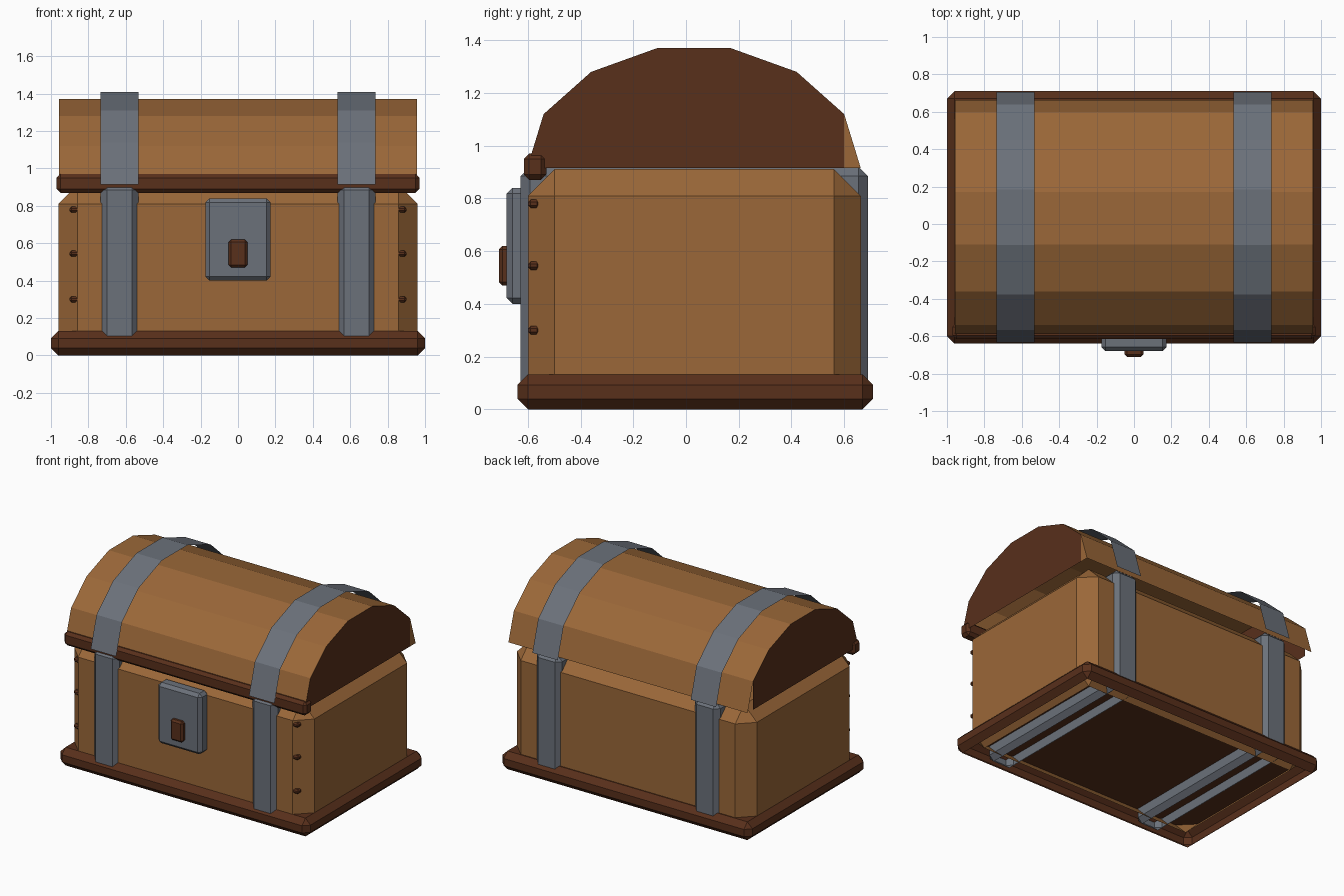
import bpy
import bmesh
from mathutils import Matrix, Vector

cube = bpy.data.objects.get("Cube")
if cube:
    bpy.data.objects.remove(cube, do_unlink=True)


def material(name, rgb):
    mat = bpy.data.materials.new(name)
    mat.use_nodes = True
    mat.diffuse_color = (*rgb, 1)
    mat.node_tree.nodes["Principled BSDF"].inputs["Base Color"].default_value = (*rgb, 1)
    return mat


wood = material("warm wood", (0.328, 0.137, 0.040))
dark = material("dark wood", (0.099, 0.029, 0.011))
iron = material("grey iron", (0.147, 0.165, 0.195))


def finish(name, bm, *mats):
    """Turn a bmesh into a named object."""
    mesh = bpy.data.meshes.new(name)
    bm.to_mesh(mesh)
    bm.free()
    for mat in mats:
        mesh.materials.append(mat)
    obj = bpy.data.objects.new(name, mesh)
    bpy.context.collection.objects.link(obj)
    return obj


def box(name, lo, hi, bevel, mat, open_bottom=False):
    """Chamfered box between two corners, optionally hollow from below."""
    lo, hi = Vector(lo), Vector(hi)
    bm = bmesh.new()
    bmesh.ops.create_cube(bm, size=1, matrix=Matrix.Translation((lo + hi) / 2)
                          @ Matrix.Diagonal((*(hi - lo), 1)))
    bmesh.ops.bevel(bm, geom=bm.edges[:], offset=bevel, segments=1,
                    profile=0.5, affect='EDGES')
    bm.normal_update()
    if open_bottom:
        floor = [f for f in bm.faces if f.normal.z < -0.95]
        bmesh.ops.delete(bm, geom=floor, context='FACES')
    return finish(name, bm, mat)


MID = 0.03        # depth centre of the lid
LID_Z = 0.915     # lower edge of the lid

# Body and base rim, both hollow from below
box("body", (-0.96, -0.60, 0.03), (0.96, 0.663, 0.912), 0.102, wood, open_bottom=True)
box("base_rim", (-1, -0.64, 0), (1, 0.71, 0.132), 0.04, dark, open_bottom=True)

# Faceted arch of the lid, front to back
half = [(0.633, LID_Z), (0.57, 1.12), (0.39, 1.28), (0.14, 1.37)]
arch = [(MID - y, z) for y, z in half] + [(MID + y, z) for y, z in reversed(half)]


def arch_sheet(bm, points, x0, x1):
    """Thin faceted sheet following the arch between two x positions."""
    a, b = [[bm.verts.new((x, y, z)) for y, z in points] for x in (x0, x1)]
    for i in range(len(points) - 1):
        bm.faces.new((a[i], b[i], b[i + 1], a[i + 1]))
    return a, b


# Open lid shell with dark end panels, cut straight at the back corner
bm = bmesh.new()
right, left = arch_sheet(bm, arch, -0.957, 0.957)
for side in (right, left):
    foot = bm.verts.new((side[0].co.x, arch[-2][0], LID_Z))
    bm.faces.new(side[:-1] + [foot]).material_index = 1
    if side is left:
        bm.faces.new((side[-2], side[-1], foot))
for face in bm.faces:
    face.normal_update()
    if face.normal.dot(face.calc_center_median() - Vector((0, MID, 1))) < 0:
        face.normal_flip()
finish("lid", bm, wood, dark)

# Iron straps around the body and raised over the lid
raised = [(0.036 + (y - MID) * 1.058, LID_Z + (z - LID_Z) * 1.085) for y, z in arch]
for side, s in (("right", -1), ("left", 1)):
    x0, x1 = sorted((s * 0.532, s * 0.735))
    box(side + "_body_strap", (x0, -0.627, 0.03), (x1, 0.69, 0.92), 0.035,
        iron, open_bottom=True)
    bm = bmesh.new()
    arch_sheet(bm, raised, x0, x1)
    finish(side + "_lid_strap", bm, iron)

# Trim along the front edge of the lid
box("lid_trim", (-0.97, -0.615, 0.87), (0.97, -0.53, 0.97), 0.02, dark)

# Lock plate and keyhole block
box("lock_plate", (-0.175, -0.68, 0.40), (0.175, -0.58, 0.84), 0.022, iron)
box("keyhole", (-0.05, -0.71, 0.47), (0.05, -0.66, 0.62), 0.013, dark)

# Thin rods set into the front, poking out at the corner chamfers
for name, z in (("lower", 0.30), ("middle", 0.545), ("upper", 0.78)):
    box(name + "_front_rod", (-0.9, -0.5995, z - 0.016), (0.9, -0.556, z + 0.016), 0.01, dark)
